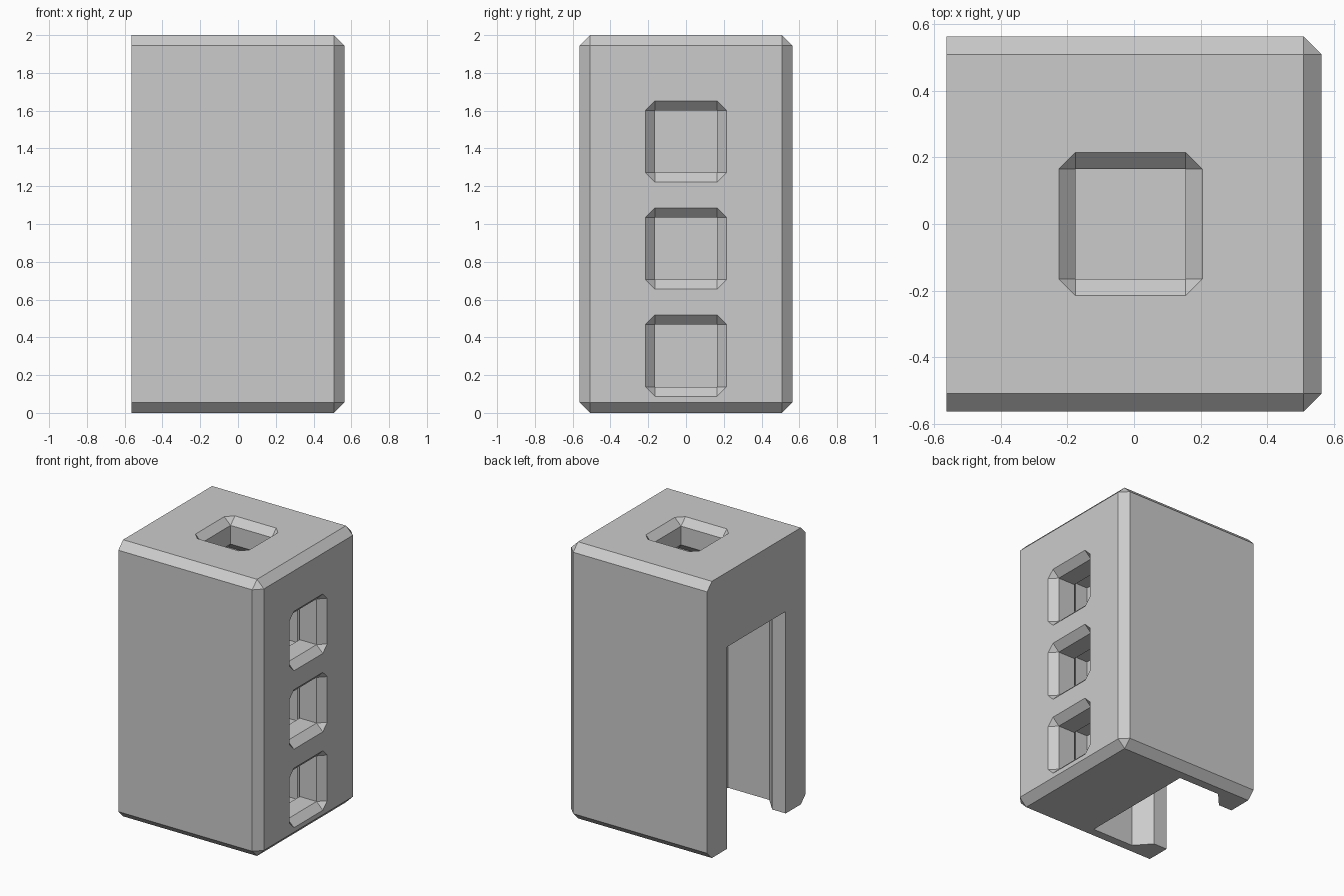
import bpy, bmesh
from mathutils import Matrix, Vector

old = bpy.data.objects.get("Cube")
if old:
    bpy.data.objects.remove(old, do_unlink=True)

grey = bpy.data.materials.new("light_grey")
grey.use_nodes = True
colour = (0.6, 0.6, 0.6, 1)
grey.diffuse_color = colour
grey.node_tree.nodes["Principled BSDF"].inputs["Base Color"].default_value = colour

HALF, HEIGHT, CHAMFER = 0.563, 2.0, 0.055


def add_object(name, bm):
    bmesh.ops.recalc_face_normals(bm, faces=bm.faces)
    mesh = bpy.data.meshes.new(name)
    bm.to_mesh(mesh)
    bm.free()
    mesh.materials.append(grey)
    obj = bpy.data.objects.new(name, mesh)
    bpy.context.collection.objects.link(obj)
    return obj


def cut(body, bm):
    """Subtract a solid from the body and discard the cutter."""
    cutter = add_object("cutter", bm)
    cutter.hide_render = True
    mod = body.modifiers.new("cut", "BOOLEAN")
    mod.operation, mod.solver, mod.object = "DIFFERENCE", "EXACT", cutter
    graph = bpy.context.evaluated_depsgraph_get()
    mesh = bpy.data.meshes.new_from_object(body.evaluated_get(graph))
    body.modifiers.clear()
    body.data = mesh
    bpy.data.objects.remove(cutter, do_unlink=True)


def ring(half, depth, corner=0.0):
    """Square ring with optional clipped corners, at a depth into the face."""
    inner = half - corner
    points = set()
    for sx in (-1, 1):
        for sy in (-1, 1):
            points |= {(sx * half, sy * inner, -depth), (sx * inner, sy * half, -depth)}
    return list(points)


def hull(points, matrix):
    bm = bmesh.new()
    verts = [bm.verts.new(matrix @ Vector(p)) for p in points]
    bmesh.ops.convex_hull(bm, input=verts)
    bmesh.ops.dissolve_limit(bm, angle_limit=0.01, verts=bm.verts, edges=bm.edges)
    return bm


# Block, chamfered everywhere except around the flat -x face
bm = bmesh.new()
bmesh.ops.create_cube(bm, size=1, matrix=Matrix.Translation((0, 0, HEIGHT / 2))
                      @ Matrix.Diagonal((2 * HALF, 2 * HALF, HEIGHT, 1)))
edges = [e for e in bm.edges if any(v.co.x > 0 for v in e.verts)]
bmesh.ops.bevel(bm, geom=edges, offset=CHAMFER, segments=1, affect="EDGES")
block = add_object("connector_block", bm)

# Undercut slot in the -x face, open at the bottom
side = [(-0.62, 0.335), (-0.455, 0.335), (-0.355, 0.445), (-0.025, 0.445)]
outline = side + [(x, -y) for x, y in reversed(side)]
bm = bmesh.new()
face = bm.faces.new([bm.verts.new((x, y, -0.1)) for x, y in outline])
top = bmesh.ops.extrude_face_region(bm, geom=[face])["geom"]
bmesh.ops.translate(bm, vec=(0, 0, 1.56),
                    verts=[g for g in top if isinstance(g, bmesh.types.BMVert)])
cut(block, bm)

# Square sockets: chamfered mouth, straight lip, wider chamber behind
MOUTH, LIP, LIP_END, FLARE, FLOOR = 0.215, 0.165, 0.185, 0.06, 0.345
to_side = Matrix.Rotation(1.5707963, 4, "Y")
places = [Matrix.Translation((HALF, 0, z)) @ to_side for z in (0.303, 0.87, 1.437)]
places.append(Matrix.Translation((-0.01, 0, HEIGHT)))
for place in places:
    mouth = ring(MOUTH, -0.05, 0.05) + ring(MOUTH, 0, 0.05) + ring(LIP, 0.05)
    lip = ring(LIP, -0.02) + ring(LIP, LIP_END + 0.1)
    wide = LIP + FLARE
    chamber = ring(LIP, LIP_END) + ring(wide, LIP_END + FLARE) + ring(wide, FLOOR)
    for solid in (lip, mouth, chamber):
        cut(block, hull(solid, place))

# Flat shading throughout
for poly in block.data.polygons:
    poly.use_smooth = False
